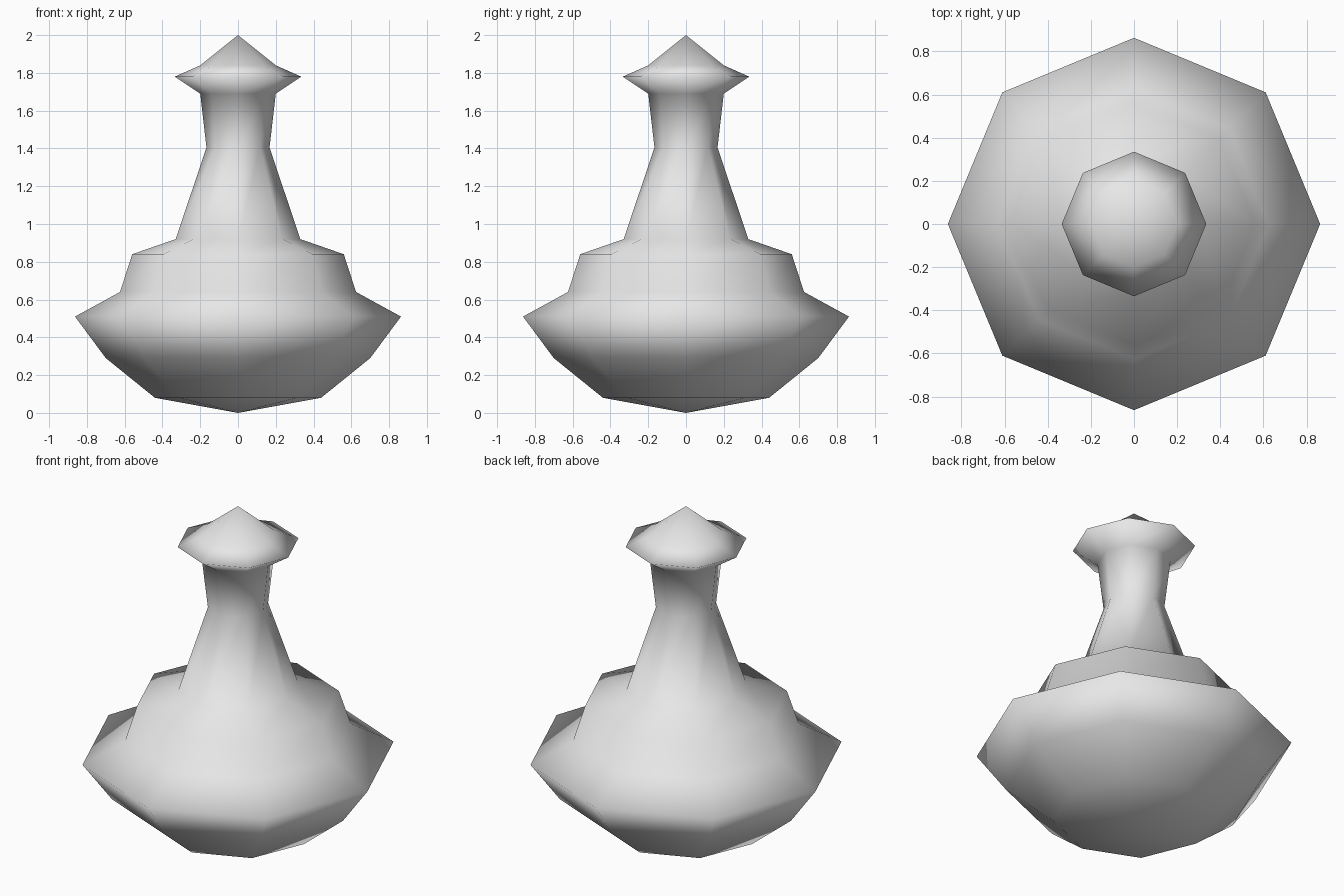
import bpy, bmesh, math

if "Cube" in bpy.data.objects:
    bpy.data.objects.remove(bpy.data.objects["Cube"])

SIDES = 8
# Outline as (radius, height), from the bottom tip to the top tip
PROFILE = [(0, 0), (0.44, 0.08), (0.70, 0.29), (0.863, 0.51), (0.625, 0.64),
           (0.56, 0.84), (0.33, 0.92), (0.167, 1.405), (0.20, 1.69),
           (0.335, 1.78), (0.20, 1.84), (0, 2.0)]

grey = bpy.data.materials.new("light_grey")
grey.diffuse_color = (0.8, 0.8, 0.8, 1)
grey.use_nodes = True
grey.node_tree.nodes["Principled BSDF"].inputs["Base Color"].default_value = grey.diffuse_color


def lathe(name, profile, material):
    """Revolve an outline around z, closing it with a fan at each tip."""
    bm = bmesh.new()
    rings = []
    for r, z in profile:
        if r == 0:
            rings.append([bm.verts.new((0, 0, z))] * SIDES)
        else:
            rings.append([bm.verts.new((r * math.cos(a), r * math.sin(a), z))
                          for a in (math.tau * i / SIDES for i in range(SIDES))])
    for low, high in zip(rings, rings[1:]):
        for i in range(SIDES):
            j = (i + 1) % SIDES
            corners = dict.fromkeys((low[i], low[j], high[j], high[i]))
            bm.faces.new(list(corners)).smooth = True
    bmesh.ops.recalc_face_normals(bm, faces=bm.faces)
    mesh = bpy.data.meshes.new(name)
    bm.to_mesh(mesh)
    bm.free()
    mesh.materials.append(material)
    obj = bpy.data.objects.new(name, mesh)
    bpy.context.collection.objects.link(obj)
    return obj


# Bowl base, shoulder, tapering neck and pointed cap in one smooth surface
lathe("turned_body", PROFILE, grey)
